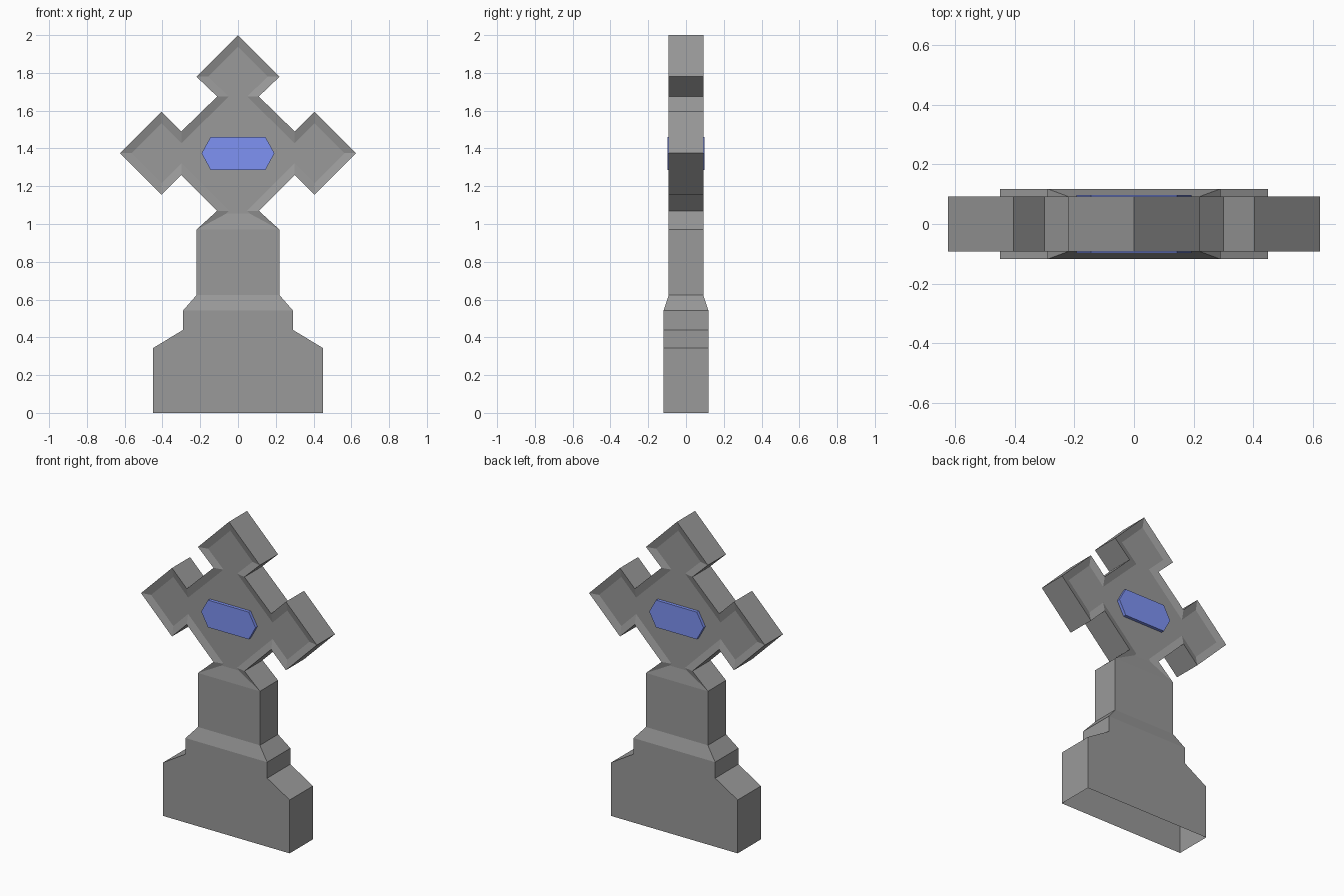
import bpy, bmesh

if "Cube" in bpy.data.objects:
    bpy.data.objects.remove(bpy.data.objects["Cube"])

# Right half of the silhouette, bottom to top: x, z, half depth
BASE = [(.45, 0, .118), (.45, .343, .118), (.29, .44, .118), (.29, .543, .118)]
SHAFT = [(.22, .623, .092), (.22, .97, .092)]
HEAD = [(.11, 1.07), (.30, 1.26), (.405, 1.155), (.625, 1.375),
        (.405, 1.595), (.30, 1.49), (.11, 1.675), (.22, 1.78)]
TOP = 2.0
DEPTH, RECESS, INSET = .092, .078, .062

# Recessed panel corners: every corner moves straight along x or z
PANEL = [(.062, 1.055), (.11 - INSET, 1.07), (.30, 1.26 + INSET), (.405, 1.155 + INSET),
         (.625 - INSET, 1.375), (.405, 1.595 - INSET), (.30, 1.49 - INSET),
         (.11 - INSET, 1.675), (.22 - INSET, 1.78)]


def finish(name, bm, color):
    bmesh.ops.recalc_face_normals(bm, faces=bm.faces)
    me = bpy.data.meshes.new(name)
    bm.to_mesh(me)
    bm.free()
    mat = bpy.data.materials.new(name)
    mat.diffuse_color = color
    mat.use_nodes = True
    mat.node_tree.nodes["Principled BSDF"].inputs["Base Color"].default_value = mat.diffuse_color
    me.materials.append(mat)
    ob = bpy.data.objects.new(name, me)
    bpy.context.collection.objects.link(ob)


def loop(bm, half, side, top=None):
    """Closed outline: right half upward, optional apex, mirrored half downward."""
    pts = list(half) + ([top] if top else []) + [(-p[0],) + tuple(p[1:]) for p in reversed(half)]
    return [bm.verts.new((x, side * y, z)) for x, z, y in pts]


# Stone body: base, shaft and cross head in one shell, open underneath
bm = bmesh.new()
outer = BASE + SHAFT + [(x, z, DEPTH) for x, z in HEAD]
inner = [(x, z, RECESS) for x, z in PANEL]
rings = []
for side in (-1, 1):
    o = loop(bm, outer, side, (0, TOP, DEPTH))
    i = loop(bm, inner, side, (0, TOP - INSET, RECESS))
    n = len(o)
    bm.faces.new(o[:4] + o[-4:])                      # base face
    bm.faces.new([o[3], o[4], o[-5], o[-4]])          # sloped step
    bm.faces.new([o[4], o[5], o[-6], o[-5]])          # shaft face
    head = o[5:n - 5]
    for k in range(len(head)):                        # sloped rim of the recess
        j = (k + 1) % len(head)
        bm.faces.new([head[k], head[j], i[j], i[k]])
    bm.faces.new(i)                                   # recessed panel
    rings.append(o)
front, back = rings
for k in range(len(front) - 1):                       # outer edge faces
    bm.faces.new([front[k], front[k + 1], back[k + 1], back[k]])
finish("cross_stone", bm, (.32, .32, .32, 1))

# Blue six-sided plaque showing on both faces
bm = bmesh.new()
hexagon = [(.145, 1.286, .098), (.193, 1.374, .098), (.145, 1.461, .098)]
a, b = loop(bm, hexagon, -1), loop(bm, hexagon, 1)
bm.faces.new(a)
bm.faces.new(b)
for k in range(6):
    j = (k + 1) % 6
    bm.faces.new([a[k], a[j], b[j], b[k]])
finish("plaque", bm, (.21, .29, .9, 1))
